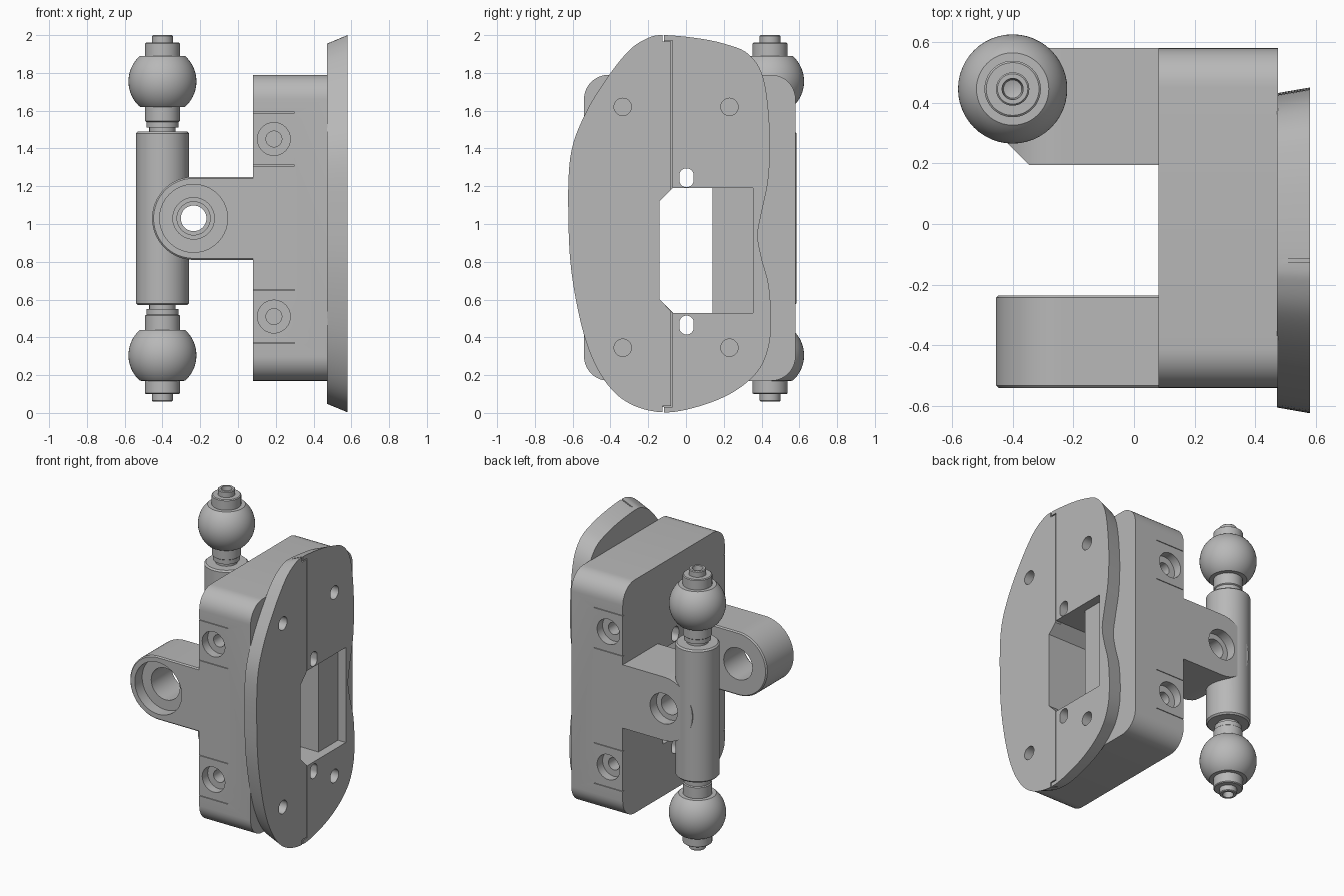
import bpy, bmesh, math
from mathutils import Vector

if "Cube" in bpy.data.objects:
    bpy.data.objects.remove(bpy.data.objects["Cube"], do_unlink=True)

grey = bpy.data.materials.new("machined_grey")
grey.use_nodes = True
colour = (0.48, 0.48, 0.48, 1)
grey.diffuse_color = colour
grey.node_tree.nodes["Principled BSDF"].inputs["Base Color"].default_value = colour


def finish(name, bm):
    bmesh.ops.recalc_face_normals(bm, faces=bm.faces)
    mesh = bpy.data.meshes.new(name)
    bm.to_mesh(mesh)
    bm.free()
    ob = bpy.data.objects.new(name, mesh)
    bpy.context.collection.objects.link(ob)
    mesh.materials.append(grey)
    return ob


def loft(name, axis, sections):
    """Solid through matching outlines, each given as (position, points)."""
    bm = bmesh.new()
    rings = []
    for pos, pts in sections:
        ring = []
        for a, b in pts:
            co = {"x": (pos, a, b), "y": (a, pos, b), "z": (a, b, pos)}[axis]
            ring.append(bm.verts.new(co))
        rings.append(ring)
    bm.faces.new(rings[0])
    bm.faces.new(rings[-1])
    for low, high in zip(rings, rings[1:]):
        n = len(low)
        for i in range(n):
            j = (i + 1) % n
            bm.faces.new((low[i], low[j], high[j], high[i]))
    return finish(name, bm)


def prism(name, axis, pts, lo, hi):
    return loft(name, axis, [(lo, pts), (hi, pts)])


def arc(cx, cy, r, start, end, n):
    angles = [math.radians(start + (end - start) * i / n) for i in range(n + 1)]
    return [(cx + r * math.cos(t), cy + r * math.sin(t)) for t in angles]


def circle(cx, cy, r, n=40):
    return arc(cx, cy, r, 0, 360, n)[:-1]


def rounded(a0, a1, b0, b1, r, n=10):
    pts = []
    for k, (a, b) in enumerate([(a1 - r, b1 - r), (a0 + r, b1 - r),
                                (a0 + r, b0 + r), (a1 - r, b0 + r)]):
        pts += arc(a, b, r, 90 * k, 90 * k + 90, n)
    return pts


def rect(a0, a1, b0, b1):
    return [(a0, b0), (a1, b0), (a1, b1), (a0, b1)]


def smooth_loop(pts, steps=6):
    out, n = [], len(pts)
    for i in range(n):
        p, q, r, s = (Vector(pts[(i + k) % n]) for k in (-1, 0, 1, 2))
        for j in range(steps):
            t = j / steps
            v = q + (r - p) * (t / 2) + (2 * p - 5 * q + 4 * r - s) * (t * t / 2) \
                + (3 * q - p - 3 * r + s) * (t ** 3 / 2)
            out.append((v.x, v.y))
    return out


def apply(ob, mod):
    bpy.context.view_layer.objects.active = ob
    bpy.ops.object.modifier_apply(modifier=mod.name)


def cut(ob, axis, pts, lo, hi):
    tool = prism("cutter", axis, pts, lo, hi)
    tool.hide_render = True
    mod = ob.modifiers.new("cut", "BOOLEAN")
    mod.operation, mod.solver, mod.object = "DIFFERENCE", "EXACT", tool
    apply(ob, mod)
    bpy.data.objects.remove(tool, do_unlink=True)


def soften(ob, width):
    mod = ob.modifiers.new("edge", "BEVEL")
    mod.width, mod.segments, mod.limit_method = width, 1, "ANGLE"
    mod.angle_limit = math.radians(50)
    apply(ob, mod)


MID = 1.03
window = [(-0.14, 0.60), (-0.07, 0.53), (0.14, 0.53),
          (0.14, 1.19), (-0.07, 1.19), (-0.14, 1.12)]
slots = [rounded(-0.035, 0.041, z - 0.05, z + 0.05, 0.0375) for z in (0.465, 1.245)]

# Main block with rounded corners, window, slots and screw holes
block = prism("main_block", "x", rounded(-0.54, 0.58, 0.17, 1.79, 0.13), 0.08, 0.475)
for shape in [window] + slots:
    cut(block, "x", shape, 0, 0.6)
for z in (0.51, 1.45):
    for face, inward in ((-0.54, 1), (0.58, -1)):
        for r, depth in ((0.087, 0.06), (0.042, 0.2)):
            ends = sorted((face - inward * 0.05, face + inward * depth))
            cut(block, "y", circle(0.19, z, r), *ends)
        for dz in (-0.14, 0.14):
            cut(block, "y", rect(0.07, 0.3, z + dz - 0.002, z + dz + 0.002),
                face - 0.012, face + 0.012)

# Contoured plate, narrower towards the block
outline = smooth_loop([
    (-0.12, 2.0), (0.05, 1.985), (0.2, 1.955), (0.33, 1.9), (0.41, 1.77), (0.443, 1.5),
    (0.437, 1.25), (0.40, 1.06), (0.38, 0.94), (0.40, 0.82), (0.437, 0.68), (0.45, 0.5),
    (0.437, 0.35), (0.38, 0.22), (0.25, 0.11), (0.07, 0.035), (-0.12, 0.003),
    (-0.3, 0.05), (-0.43, 0.17), (-0.53, 0.38), (-0.6, 0.7), (-0.622, 1.0),
    (-0.613, 1.35), (-0.54, 1.57), (-0.42, 1.77), (-0.3, 1.92), (-0.2, 1.985)])
inner = [(-0.085 + (y + 0.085) * 0.965, 1 + (z - 1) * 0.955) for y, z in outline]
plate = loft("contoured_plate", "x", [(0.472, inner), (0.58, outline)])
for shape in [window] + slots:
    cut(plate, "x", shape, 0.4, 0.7)
cut(plate, "x", rect(0.1, 0.355, 0.53, 1.19), 0.52, 0.7)
for y in (-0.335, 0.23):
    for z in (0.345, 1.62):
        cut(plate, "x", circle(y, z, 0.046, 28), 0.5, 0.7)
# Seam with a small jog at each end
cut(plate, "x", rect(-0.079, -0.072, 0.03, 1.97), 0.54, 0.7)
for z0, z1, edge in ((1.965, 1.972, 2.1), (0.03, 0.037, -0.1)):
    cut(plate, "x", rect(-0.125, -0.072, z0, z1), 0.54, 0.7)
    cut(plate, "x", rect(-0.125, -0.116, *sorted((z0, edge))), 0.45, 0.7)

# Two round-ended arms sharing one bore axis
HUB = -0.235
lug = arc(HUB, MID, 0.22, 90, 270, 32) + [(0.1, MID - 0.22), (0.1, MID + 0.22)]
front_arm = prism("front_arm", "y", lug, -0.54, -0.235)
soften(front_arm, 0.008)
cut(front_arm, "y", circle(HUB, MID, 0.18), -0.6, -0.46)
cut(front_arm, "y", circle(HUB, MID, 0.11), -0.6, -0.1)

back_arm = prism("back_arm", "y", lug, 0.195, 0.58)
cut(back_arm, "z", [(-0.34, 0.19), (-0.6, 0.45), (-0.6, 0.1), (-0.34, 0.1)], 0.5, 1.5)

# Vertical rod with a ball stud at each end, turned from one half profile
half = [(0, 0), (0.14, 0), (0.14, 0.45), (0.13, 0.46), (0.07, 0.46), (0.07, 0.48),
        (0.085, 0.48), (0.085, 0.51), (0.092, 0.515), (0.092, 0.59)]
half += arc(0, 0.725, 0.18, -48.5, 48.5, 24)
half += [(0.093, 0.86), (0.093, 0.925), (0.087, 0.93), (0.055, 0.93), (0.055, 0.965),
         (0.05, 0.97), (0.035, 0.97), (0.03, 0.93), (0, 0.92)]
profile = [(r, -h) for r, h in reversed(half[2:])] + half[2:]
bm = bmesh.new()
path = [bm.verts.new((r, 0, MID + h)) for r, h in profile]
edges = [bm.edges.new(pair) for pair in zip(path, path[1:])]
bmesh.ops.spin(bm, geom=path + edges, cent=(0, 0, 0), axis=(0, 0, 1),
               angle=math.tau, steps=48, use_duplicate=False)
bmesh.ops.remove_doubles(bm, verts=bm.verts, dist=0.0005)
bmesh.ops.translate(bm, verts=bm.verts, vec=(-0.4, 0.445, 0))
rod = finish("ball_stud_rod", bm)

# Pin hole through the back arm and the side of the rod
for part in (back_arm, rod):
    cut(part, "y", circle(HUB, MID, 0.068), 0.1, 0.7)
    cut(part, "y", circle(HUB, MID, 0.105), 0.51, 0.7)
cut(back_arm, "y", circle(HUB, MID, 0.088), 0.1, 0.24)

# Smooth round surfaces while keeping machined edges sharp
bpy.ops.object.select_all(action="DESELECT")
for ob in (block, plate, front_arm, back_arm, rod):
    ob.select_set(True)
bpy.context.view_layer.objects.active = block
bpy.ops.object.shade_smooth_by_angle(angle=math.radians(30))
